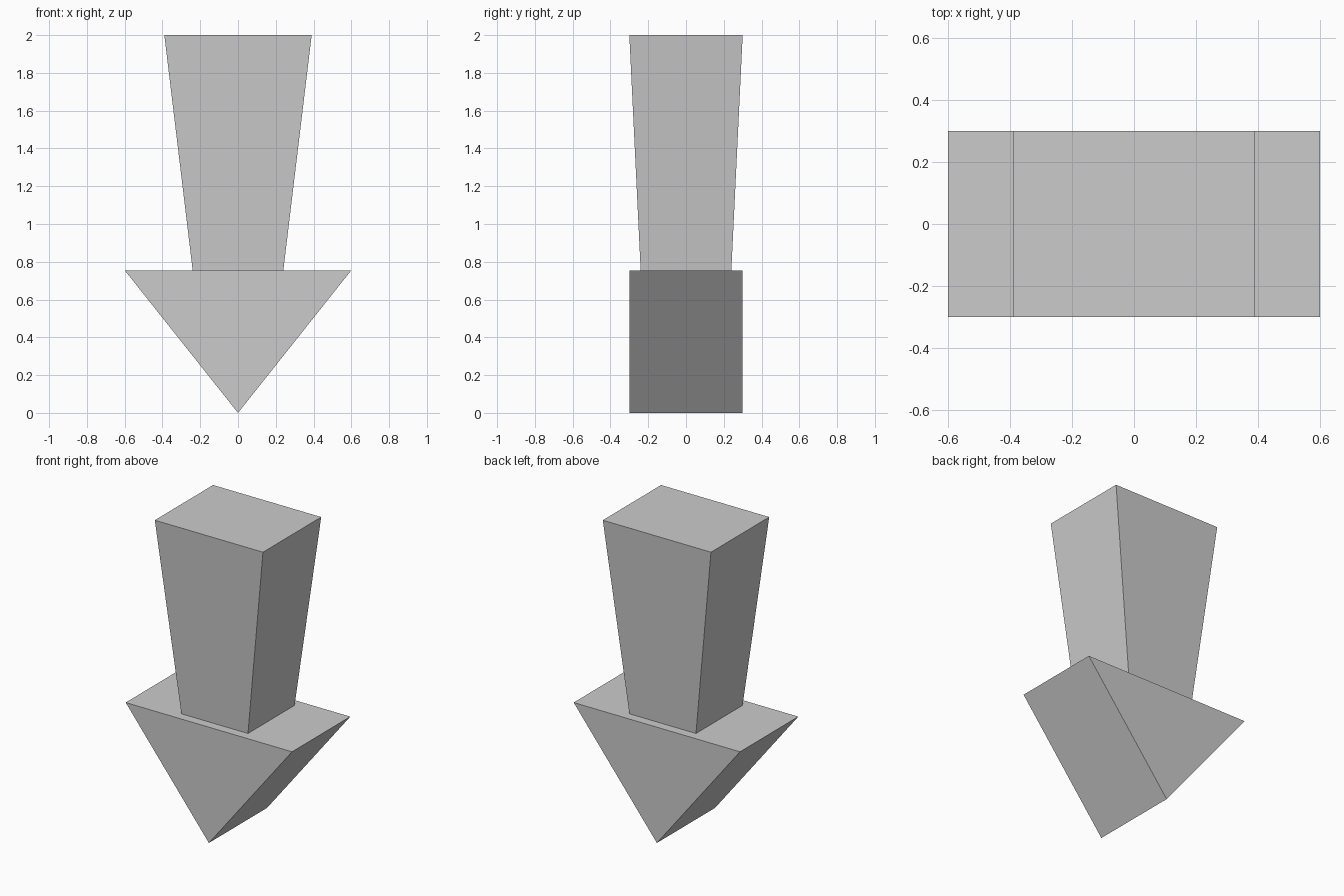
import bpy
import bmesh

cube = bpy.data.objects.get("Cube")
if cube:
    bpy.data.objects.remove(cube, do_unlink=True)

# Single light grey material
GREY = (0.6, 0.6, 0.6, 1.0)
grey = bpy.data.materials.new("light grey")
grey.use_nodes = True
grey.diffuse_color = GREY
grey.node_tree.nodes["Principled BSDF"].inputs["Base Color"].default_value = GREY


def add_object(name, bm):
    bmesh.ops.recalc_face_normals(bm, faces=bm.faces)
    mesh = bpy.data.meshes.new(name)
    bm.to_mesh(mesh)
    bm.free()
    mesh.materials.append(grey)
    obj = bpy.data.objects.new(name, mesh)
    bpy.context.collection.objects.link(obj)
    return obj


NECK_Z, TOP_Z = 0.755, 2.0
HEAD_HALF_WIDTH, HALF_DEPTH = 0.6, 0.3

# Arrow head: triangular profile extruded front to back
bm = bmesh.new()
profile = [(0, 0), (HEAD_HALF_WIDTH, NECK_Z), (-HEAD_HALF_WIDTH, NECK_Z)]
face = bm.faces.new([bm.verts.new((x, -HALF_DEPTH, z)) for x, z in profile])
result = bmesh.ops.extrude_face_region(bm, geom=[face])
back = [v for v in result["geom"] if isinstance(v, bmesh.types.BMVert)]
bmesh.ops.translate(bm, verts=back, vec=(0, 2 * HALF_DEPTH, 0))
add_object("arrow_head", bm)

# Arrow shaft: box widening from the neck to the top
bm = bmesh.new()
bmesh.ops.create_cube(bm, size=2)
for v in bm.verts:
    half_x, half_y, z = (0.39, 0.3, TOP_Z) if v.co.z > 0 else (0.24, 0.24, NECK_Z)
    v.co = (v.co.x * half_x, v.co.y * half_y, z)
add_object("arrow_shaft", bm)
